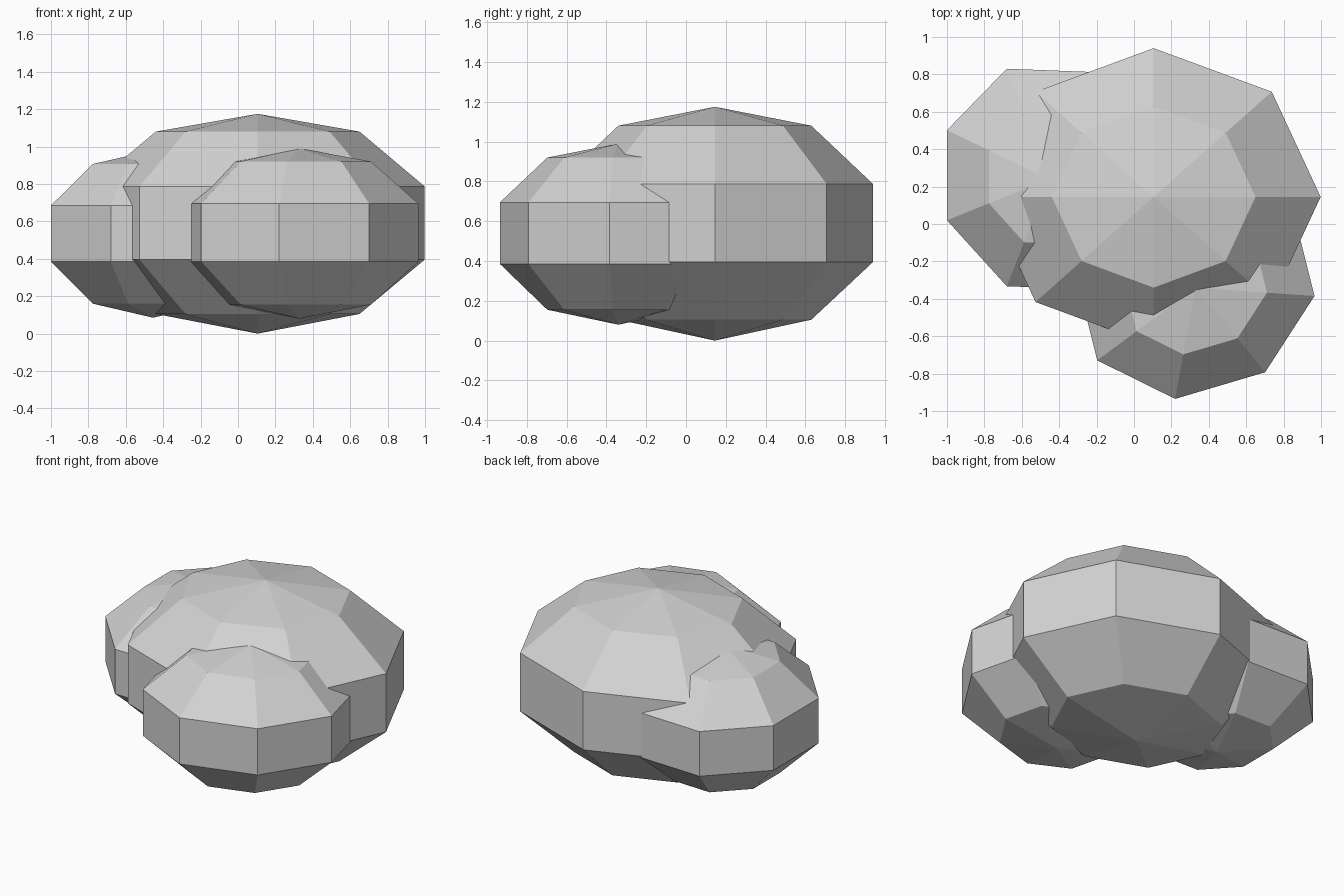
import bpy, bmesh
from math import cos, sin, pi
from mathutils import Vector

cube = bpy.data.objects.get("Cube")
if cube:
    bpy.data.objects.remove(cube, do_unlink=True)

# Single stone colour
stone = bpy.data.materials.new("light_grey_stone")
stone.use_nodes = True
color = (0.65, 0.65, 0.65, 1)
stone.diffuse_color = color
stone.node_tree.nodes["Principled BSDF"].inputs["Base Color"].default_value = color

SIDES = 8


def boulder(name, centre, u, v, heights, cap):
    """Faceted squashed sphere: u and v are its horizontal half axes,
    heights run from bottom pole to top pole, cap is the small ring's size."""
    c, u, v = (Vector((*p, 0)) for p in (centre, u, v))
    bm = bmesh.new()
    up = Vector((0, 0, 1))
    bottom = bm.verts.new(c + up * heights[0])
    top = bm.verts.new(c + up * heights[-1])
    rings = []
    for z, r in zip(heights[1:-1], (cap, 1, 1, cap)):
        angles = [2 * pi * i / SIDES for i in range(SIDES)]
        rings.append([bm.verts.new(c + r * (u * cos(a) + v * sin(a)) + up * z)
                      for a in angles])
    for i in range(SIDES):
        j = (i + 1) % SIDES
        bm.faces.new((bottom, rings[0][j], rings[0][i]))
        bm.faces.new((top, rings[-1][i], rings[-1][j]))
        for low, high in zip(rings, rings[1:]):
            bm.faces.new((low[i], low[j], high[j], high[i]))
    bmesh.ops.recalc_face_normals(bm, faces=bm.faces)
    mesh = bpy.data.meshes.new(name)
    bm.to_mesh(mesh)
    bm.free()
    mesh.materials.append(stone)
    obj = bpy.data.objects.new(name, mesh)
    bpy.context.collection.objects.link(obj)


# Large central boulder
boulder("main_boulder", (0.105, 0.145), (0.893, 0), (0, 0.795),
        (0, 0.105, 0.395, 0.787, 1.08, 1.175), 0.61)
# Smaller boulder at the front
boulder("front_boulder", (0.33, -0.34), (0.635, -0.045), (0.11, 0.595),
        (0.08, 0.155, 0.385, 0.695, 0.92, 0.99), 0.6)
# Smaller boulder on the right side
boulder("side_boulder", (-0.454, 0.24), (0.546, 0.22), (-0.226, 0.59),
        (0.085, 0.16, 0.385, 0.685, 0.907, 0.98), 0.59)
